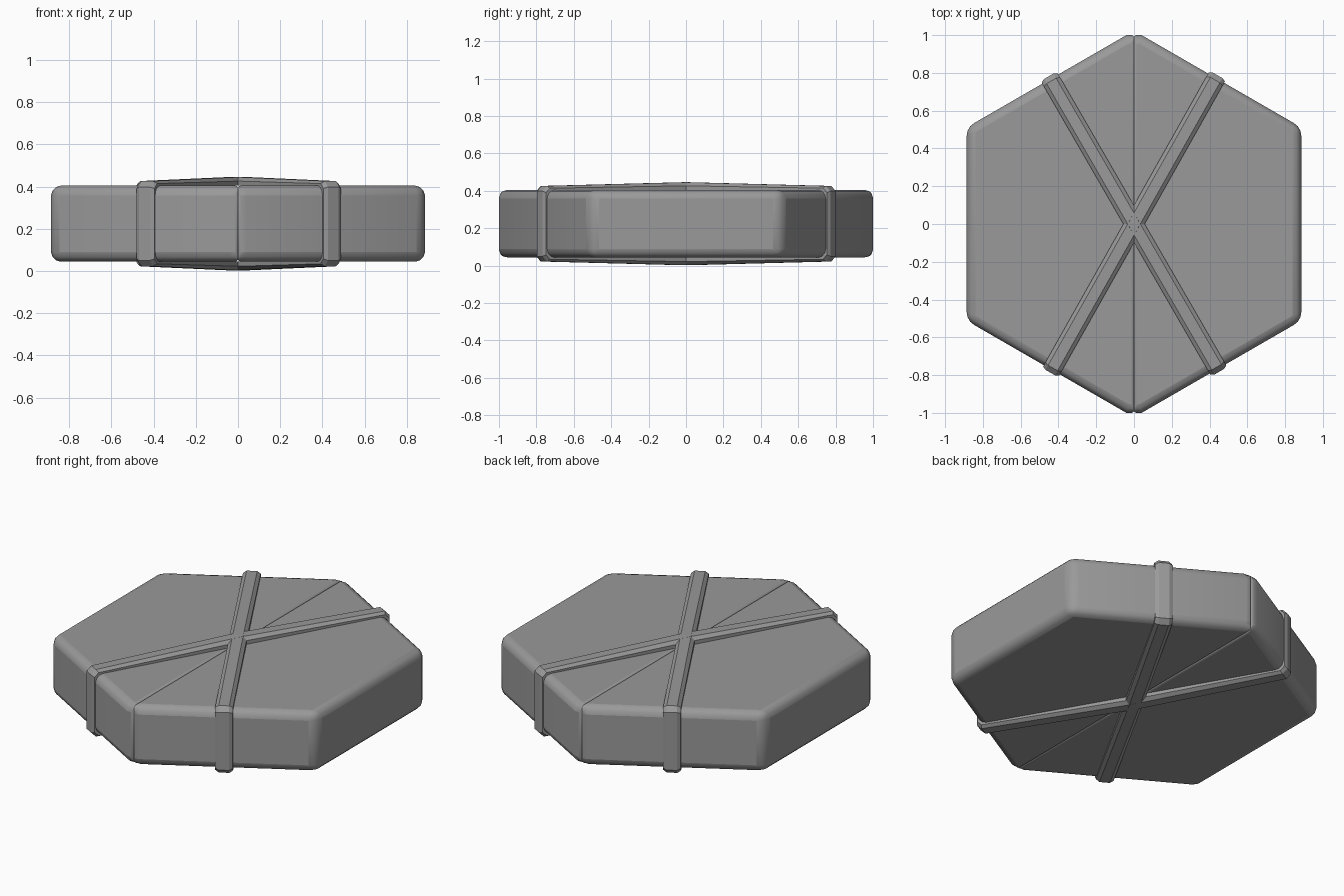
import bpy, bmesh, math
from mathutils import Matrix

if "Cube" in bpy.data.objects:
    bpy.data.objects.remove(bpy.data.objects["Cube"])

ZC = 0.224          # mid height
HALF = 0.18         # half thickness of the body
R = 1.023           # corner radius of the hexagon
APO = R * math.cos(math.pi / 6)
TIP = 0.04          # half width of the blunt tip

grey = bpy.data.materials.new("dark_grey")
grey.diffuse_color = (0.32, 0.32, 0.32, 1)
grey.use_nodes = True
grey.node_tree.nodes["Principled BSDF"].inputs["Base Color"].default_value = grey.diffuse_color


def finish(bm, name):
    bmesh.ops.recalc_face_normals(bm, faces=bm.faces)
    me = bpy.data.meshes.new(name)
    bm.to_mesh(me)
    bm.free()
    me.materials.append(grey)
    ob = bpy.data.objects.new(name, me)
    bpy.context.collection.objects.link(ob)
    return ob


# Half-hexagon body slabs: wide rounding outside, narrow rounding at the seam
def half_body(name, side):
    bm = bmesh.new()
    pts = [(0, -1), (TIP, -1), (APO, -R / 2), (APO, R / 2), (TIP, 1), (0, 1)]
    face = bm.faces.new([bm.verts.new((side * x, y, ZC - HALF)) for x, y in pts])
    ext = bmesh.ops.extrude_face_region(bm, geom=[face])
    top = [v for v in ext["geom"] if isinstance(v, bmesh.types.BMVert)]
    bmesh.ops.translate(bm, verts=top, vec=(0, 0, 2 * HALF))
    weight = bm.edges.layers.float.new("bevel_weight_edge")
    for e in bm.edges:
        a, b = (abs(v.co.x) for v in e.verts)
        upright = abs(e.verts[0].co.z - e.verts[1].co.z) > 0.1
        if max(a, b) < 0.001:
            e[weight] = 0.28
        elif not (upright and a < 0.1):
            e[weight] = 1.0
    ob = finish(bm, name)
    bev = ob.modifiers.new("rounding", "BEVEL")
    bev.limit_method = "WEIGHT"
    bev.width = 0.046
    bev.segments = 3
    bpy.context.view_layer.objects.active = ob
    ob.select_set(True)
    bpy.ops.object.shade_smooth_by_angle(angle=math.radians(40))
    ob.select_set(False)


half_body("right_half", 1)
half_body("left_half", -1)


# Strap loop: one quarter outline (radius, height), mirrored all round
def ring(q):
    right = q + [(r, -z) for r, z in reversed(q)]
    left = [(-r, -z) for r, z in right]
    return right[:-1] + left[:-1]


def strap(name, angle):
    outer = ring([(0, 0.222), (0.875, 0.202), (0.903, 0.174)])
    middle = ring([(0, 0.203), (0.868, 0.190), (0.893, 0.166)])
    inner = ring([(0, 0.180), (0.845, 0.180), (0.884, 0.138)])
    # Cross-section: wide base with chamfered outer edges
    section = [(-0.049, inner), (-0.049, middle), (-0.029, outer),
               (0.029, outer), (0.049, middle), (0.049, inner)]
    bm = bmesh.new()
    loops = [[bm.verts.new((r, w, z)) for r, z in ln] for w, ln in section]
    n, m = len(outer), len(section)
    for i in range(m):
        a, b = loops[i], loops[(i + 1) % m]
        for j in range(n):
            k = (j + 1) % n
            bm.faces.new((a[j], a[k], b[k], b[j]))
    bm.transform(Matrix.Translation((0, 0, ZC)) @ Matrix.Rotation(math.radians(angle), 4, "Z"))
    finish(bm, name)


strap("strap_a", 60.6)
strap("strap_b", 120)
